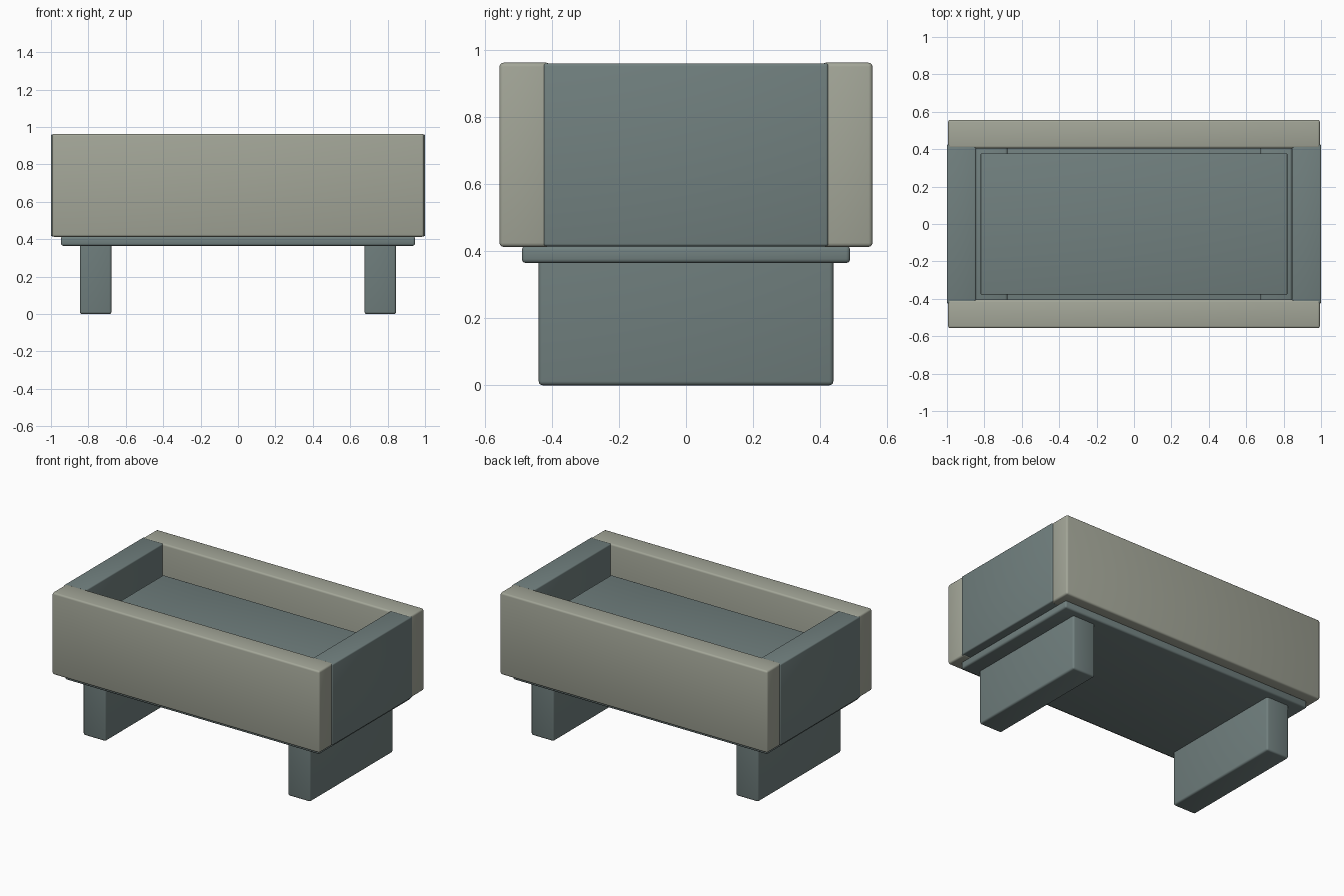
import bpy

cube = bpy.data.objects.get("Cube")
if cube:
    bpy.data.objects.remove(cube, do_unlink=True)


def make_material(name, rgb):
    mat = bpy.data.materials.new(name)
    mat.use_nodes = True
    mat.diffuse_color = (*rgb, 1)
    mat.node_tree.nodes["Principled BSDF"].inputs["Base Color"].default_value = (*rgb, 1)
    return mat


tan = make_material("warm_stone", (0.366, 0.381, 0.314))
slate = make_material("slate_grey", (0.165, 0.216, 0.212))


def box(name, mat, x, y, z, bevel=0.012):
    """Rounded box spanning the given (low, high) ranges."""
    spans = (x, y, z)
    bpy.ops.mesh.primitive_cube_add(size=1, location=[(a + b) / 2 for a, b in spans])
    obj = bpy.context.object
    obj.name = name
    obj.scale = [b - a for a, b in spans]
    bpy.ops.object.transform_apply(location=False, rotation=False, scale=True)
    obj.data.materials.append(mat)
    mod = obj.modifiers.new("rounded_edges", "BEVEL")
    mod.width = bevel
    mod.segments = 3
    bpy.ops.object.modifier_apply(modifier=mod.name)
    bpy.ops.object.shade_smooth_by_angle()
    return obj


def span(side, low, high):
    """Range mirrored to the chosen side of the centre."""
    return tuple(sorted((side * low, side * high)))


# Long front and back panels
for name, side in (("front_panel", -1), ("back_panel", 1)):
    box(name, tan, (-0.994, 0.994), span(side, 0.405, 0.557), (0.413, 0.963))

# End panels and legs
for name, side in (("right", -1), ("left", 1)):
    box(name + "_end_panel", slate, span(side, 0.845, 1.0), (-0.425, 0.425), (0.415, 0.961), 0.008)
    box(name + "_leg", slate, span(side, 0.677, 0.845), (-0.44, 0.44), (0, 0.715))

# Base plate and recessed inner top
box("base_plate", slate, (-0.947, 0.947), (-0.49, 0.49), (0.365, 0.416))
box("inner_top", slate, (-0.82, 0.82), (-0.377, 0.377), (0.715, 0.77), 0.004)
